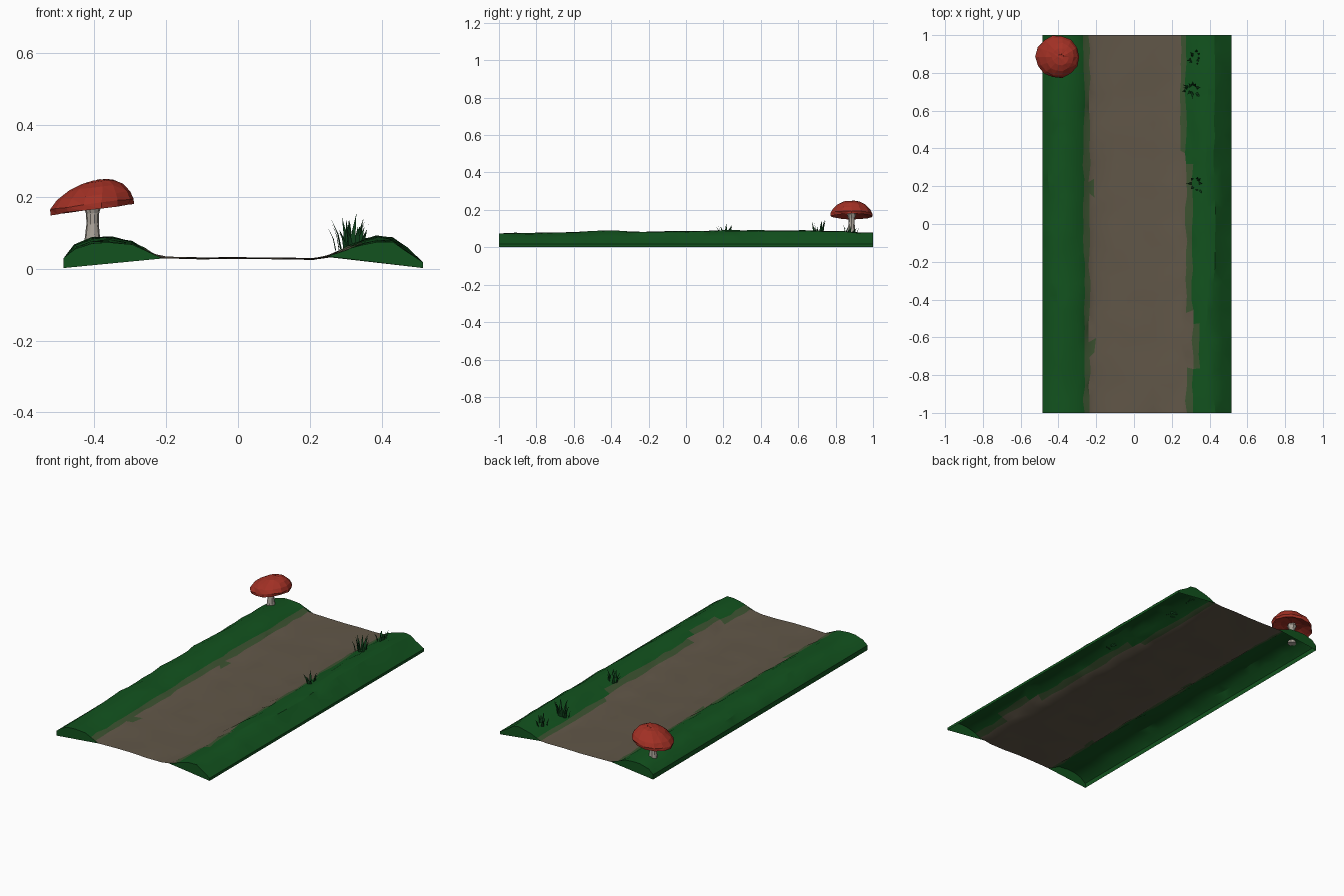
import bpy, bmesh, math, random
from mathutils import Vector

if "Cube" in bpy.data.objects:
    bpy.data.objects.remove(bpy.data.objects["Cube"])

random.seed(4)


def material(name, rgb):
    m = bpy.data.materials.new(name)
    m.diffuse_color = (*rgb, 1)
    m.use_nodes = True
    m.node_tree.nodes["Principled BSDF"].inputs["Base Color"].default_value = m.diffuse_color
    return m


GRASS = material("grass_green", (0.006, 0.085, 0.013))
EDGE = material("edge_olive", (0.045, 0.085, 0.03))
DIRT = material("dirt_brown", (0.12, 0.095, 0.065))
BLADE = material("blade_green", (0.005, 0.055, 0.012))
RED = material("cap_red", (0.36, 0.03, 0.018))
PALE = material("stem_grey", (0.42, 0.38, 0.33))


def finish(name, bm, mats, smooth=None):
    me = bpy.data.meshes.new(name)
    bm.to_mesh(me)
    bm.free()
    for m in mats:
        me.materials.append(m)
    ob = bpy.data.objects.new(name, me)
    bpy.context.collection.objects.link(ob)
    if smooth:
        bpy.ops.object.select_all(action='DESELECT')
        ob.select_set(True)
        bpy.context.view_layer.objects.active = ob
        bpy.ops.object.shade_smooth_by_angle(angle=math.radians(smooth))
    return ob


def lerp_table(t, table):
    for (a, va), (b, vb) in zip(table, table[1:]):
        if t <= b:
            return va + (vb - va) * (t - a) / (b - a)
    return table[-1][1]


# Path cross-section: low lips, grassy banks, flat dirt between
PROFILE = [(-.485, .002), (-.485, .03), (-.45, .066), (-.405, .086), (-.355, .088),
           (-.30, .077), (-.265, .058), (-.235, .04), (-.205, .031), (-.10, .029),
           (0, .03), (.10, .029), (.205, .027), (.245, .033), (.275, .045),
           (.31, .064), (.345, .08), (.385, .091), (.425, .086), (.465, .058),
           (.515, .018), (.515, .002)]
HEIGHT = [(-1, .76), (-.85, .72), (-.6, .86), (-.4, .97), (-.3, .87),
          (0, .94), (.4, 1.02), (.8, .94), (1, .78)]
EDGE_RIGHT = [(-1, .285), (-.7, .32), (-.2, .29), (.4, .27), (1, .25)]

# Terrain sheet
bm = bmesh.new()
ROWS, N = 26, len(PROFILE)
rows = []
for r in range(ROWS + 1):
    y = -1 + 2 * r / ROWS
    h = lerp_table(y, HEIGHT)
    row = []
    for i, (x, z) in enumerate(PROFILE):
        if z > .032:
            z = .03 + (z - .03) * h
        if 1 < i < N - 2:
            x += random.uniform(-.007, .007)
            z += random.uniform(-.003, .003)
        row.append(bm.verts.new((x, y + (random.uniform(-.015, .015) if 0 < r < ROWS and 1 < i < N - 2 else 0), z)))
    rows.append(row)
for a, b in zip(rows, rows[1:]):
    for i in range(N - 1):
        f = bm.faces.new((a[i], a[i + 1], b[i + 1], b[i]))
        c = f.calc_center_median()
        left = -.245 + .012 * math.sin(7 * c.y)
        d = min(c.x - left, lerp_table(c.y, EDGE_RIGHT) - c.x)
        f.material_index = 2 if d > .012 else (1 if d > -.02 else 0)
# Bank end faces
for row, flip in ((rows[0], True), (rows[-1], False)):
    for part in (row[:9], row[13:]):
        bm.faces.new(part[::-1] if flip else part)
bmesh.ops.triangulate(bm, faces=bm.faces[:])
finish("path_ground", bm, (GRASS, EDGE, DIRT), 25)


# Turned mushroom parts, closed at both ends
def lathe(name, prof, sides, mat, place, jitter):
    bm = bmesh.new()
    rings = []
    for rad, z in prof:
        ring = []
        for k in range(sides):
            a = 2 * math.pi * k / sides
            rr = rad * (1 + random.uniform(-jitter, jitter))
            ring.append(bm.verts.new(place(rr * math.cos(a), rr * math.sin(a),
                                           z + random.uniform(-jitter, jitter) * .05)))
        rings.append(ring)
    for a, b in zip(rings, rings[1:]):
        for k in range(sides):
            n = (k + 1) % sides
            bm.faces.new((a[k], a[n], b[n], b[k]))
    bm.faces.new(rings[0][::-1])
    bm.faces.new(rings[-1])
    bmesh.ops.triangulate(bm, faces=bm.faces[:])
    bmesh.ops.recalc_face_normals(bm, faces=bm.faces[:])
    return finish(name, bm, (mat,))


def tilt_cap(x, y, z):
    return Vector((-.405 + x + .3 * max(z - .19, 0), .885 + y, z + .13 * x))


lathe("mushroom_cap", [(.018, .190), (.06, .186), (.095, .172), (.112, .165), (.114, .180),
                       (.100, .203), (.075, .227), (.045, .242), (.015, .247)],
      14, RED, tilt_cap, .04)
lathe("mushroom_stem", [(.024, .065), (.021, .09), (.017, .125), (.018, .155), (.026, .178), (.022, .188)],
      10, PALE, lambda x, y, z: Vector((-.405 + x, .885 + y, z)), .03)


# Grass tufts: curved tapering blades leaning outwards
def tuft(name, cx, cy, base, radius, tall, count):
    bm = bmesh.new()
    for k in range(count):
        a = 2 * math.pi * k / count + random.uniform(-.4, .4)
        out = Vector((math.cos(a), math.sin(a), 0))
        side = Vector((-out.y, out.x, 0)) * random.uniform(.006, .009)
        r0 = radius * random.uniform(.2, .7)
        p = Vector((cx, cy, base + .12 * max(-.05, min(.05, out.x * r0)))) + out * r0
        lean = radius * random.uniform(.2, .5)
        hgt = tall * random.uniform(.55, 1)
        mid = p + out * lean * .3 + Vector((0, 0, hgt * .5))
        tip = p + out * lean + Vector((0, 0, hgt))
        v = [bm.verts.new(q) for q in (p - side, p + side, mid + side * .7, mid - side * .7, tip)]
        bm.faces.new(v[:4])
        bm.faces.new((v[3], v[2], v[4]))
    finish(name, bm, (BLADE,))


tuft("grass_tuft_back", .32, .88, .062, .05, .06, 9)
tuft("grass_tuft_large", .31, .715, .056, .065, .098, 13)
tuft("grass_tuft_middle", .33, .215, .066, .055, .06, 9)
